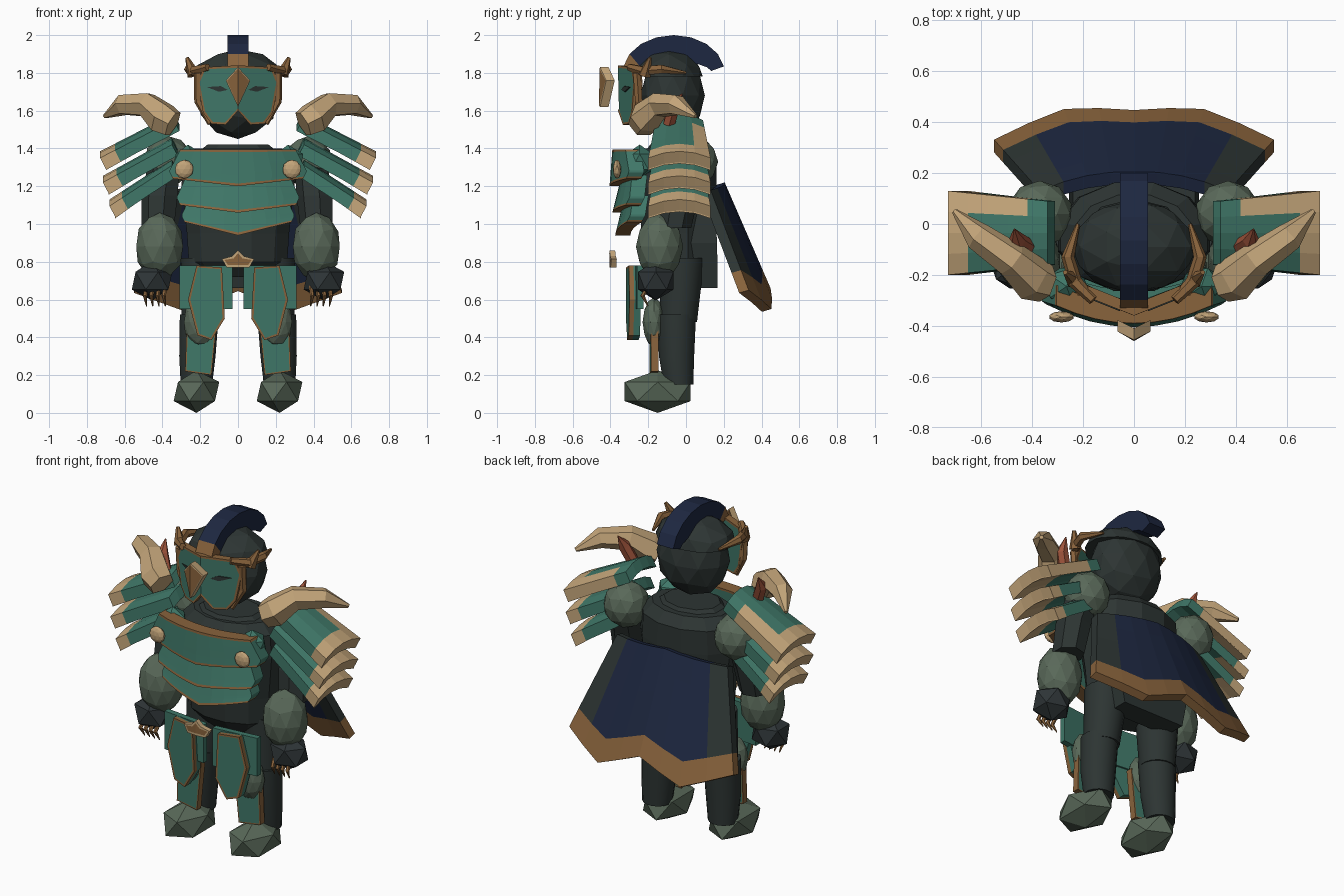
import bpy, bmesh, math
from mathutils import Matrix

if "Cube" in bpy.data.objects:
    bpy.data.objects.remove(bpy.data.objects["Cube"], do_unlink=True)


def colour(name, r, g, b):
    m = bpy.data.materials.new(name)
    m.use_nodes = True
    m.diffuse_color = (r, g, b, 1)
    m.node_tree.nodes["Principled BSDF"].inputs["Base Color"].default_value = (r, g, b, 1)
    return m


TEAL = colour("teal armour", .05, .185, .138)
DARK = colour("charcoal", .026, .035, .033)
GREY = colour("moss grey", .1, .14, .1)
BRONZE = colour("bronze", .25, .125, .045)
TAN = colour("bone", .54, .37, .19)
NAVY = colour("navy cloth", .0125, .0205, .052)
RED = colour("rust red", .35, .09, .045)
SLATE = colour("slate", .027, .035, .038)
SIDES = ((1, "left_"), (-1, "right_"))


def finish(name, bm, *mats):
    bmesh.ops.recalc_face_normals(bm, faces=bm.faces[:])
    me = bpy.data.meshes.new(name)
    bm.to_mesh(me)
    bm.free()
    for m in mats:
        me.materials.append(m)
    ob = bpy.data.objects.new(name, me)
    bpy.context.collection.objects.link(ob)
    return ob


def thicken(bm, vec):
    new = bmesh.ops.extrude_face_region(bm, geom=bm.faces[:], use_keep_orig=True)
    verts = [g for g in new["geom"] if isinstance(g, bmesh.types.BMVert)]
    bmesh.ops.translate(bm, verts=verts, vec=vec)


def ball(name, centre, radii, mat, sub=2, floor=None):
    """Faceted ball, optionally cut flat at a height."""
    bm = bmesh.new()
    bmesh.ops.create_icosphere(bm, subdivisions=sub, radius=1,
                               matrix=Matrix.Translation(centre) @ Matrix.Diagonal((*radii, 1)))
    if floor:
        bmesh.ops.bisect_plane(bm, geom=bm.verts[:] + bm.edges[:] + bm.faces[:],
                               plane_co=(0, 0, floor), plane_no=(0, 0, -1), clear_outer=True)
        bmesh.ops.holes_fill(bm, edges=[e for e in bm.edges if e.is_boundary])
    return finish(name, bm, mat)


def loft(name, rings, mat, sides=10, smooth=False):
    """Stack of ellipses (x, y, z, radius x, radius y), capped."""
    bm = bmesh.new()
    loops = []
    for x, y, z, rx, ry in rings:
        angles = [math.tau * (k + .5) / sides for k in range(sides)]
        loops.append([bm.verts.new((x + rx * math.cos(a), y + ry * math.sin(a), z)) for a in angles])
    for a, b in zip(loops, loops[1:]):
        for k in range(sides):
            n = (k + 1) % sides
            bm.faces.new((a[k], a[n], b[n], b[k]))
    bm.faces.new(loops[0])
    bm.faces.new(loops[-1])
    ob = finish(name, bm, mat)
    if smooth:
        bpy.ops.object.select_all(action="DESELECT")
        ob.select_set(True)
        bpy.context.view_layer.objects.active = ob
        bpy.ops.object.shade_smooth_by_angle(angle=math.radians(50))
    return ob


def sheet(name, f, nu, nv, vec, mats, rule):
    """Grid surface f(u, v) with thickness; rule picks the material per cell."""
    bm = bmesh.new()
    grid = [[bm.verts.new(f(i / nu, j / nv)) for j in range(nv + 1)] for i in range(nu + 1)]
    for i in range(nu):
        for j in range(nv):
            face = bm.faces.new((grid[i][j], grid[i + 1][j], grid[i + 1][j + 1], grid[i][j + 1]))
            face.material_index = rule(i, j)
    thicken(bm, vec)
    return finish(name, bm, *mats)


def plate(name, half, y, slope, thick, mat, trim=None, rim=.013):
    """Mirrored outline in x and z, folded back from the centre, with a trim border."""
    bm = bmesh.new()
    for s in (1, -1):
        bm.faces.new([bm.verts.new((s * x, y + slope * x, z)) for x, z in half][::s])
    bmesh.ops.remove_doubles(bm, verts=bm.verts[:], dist=.0005)
    if trim:
        border = bmesh.ops.inset_region(bm, faces=bm.faces[:], thickness=rim, use_boundary=True)
        for face in border["faces"]:
            face.material_index = 1
    thicken(bm, (0, thick, 0))
    return finish(name, bm, mat, *([trim] if trim else []))


def tube(name, points, radii, mat):
    """Tapered faceted tube through points."""
    cu = bpy.data.curves.new(name, "CURVE")
    cu.dimensions = "3D"
    cu.bevel_depth = 1
    cu.bevel_resolution = 1
    cu.use_fill_caps = True
    sp = cu.splines.new("POLY")
    sp.points.add(len(points) - 1)
    for p, co, r in zip(sp.points, points, radii):
        p.co = (*co, 1)
        p.radius = r
    sp.use_smooth = False
    cu.materials.append(mat)
    ob = bpy.data.objects.new(name, cu)
    bpy.context.collection.objects.link(ob)
    return ob


# Torso, collar and back flap
loft("torso", [(0, -.02, .72, .2, .14), (0, -.04, .8, .27, .19), (0, -.04, .95, .28, .2),
               (0, -.05, 1.2, .31, .22), (0, -.05, 1.34, .3, .22), (0, -.05, 1.4, .24, .17)], DARK, 12)
loft("collar", [(0, -.06, 1.36, .25, .17), (0, -.06, 1.42, .17, .13)], DARK, 10)
loft("back_flap", [(0, .1, .66, .29, .095), (0, .08, .9, .36, .12), (0, .06, 1.1, .34, .13)], DARK, 4)

# Head, helmet and crest
ball("head", (0, -.07, 1.68), (.22, .17, .23), DARK)
ball("helmet", (0, -.09, 1.75), (.25, .19, .175), DARK, 2, 1.78)


def crest(u, v):
    a = math.radians(10 + 160 * u)
    return (-.055, -.065 - .27 * (1 - .25 * v) * math.cos(a), 1.8 + .2 * (1 - .7 * v) * math.sin(a))


sheet("crest", crest, 8, 1, (.11, 0, 0), (NAVY, BRONZE), lambda i, j: int(i == 0))

# Face mask, eyes and nose ornament
plate("face_mask", [(0, 1.84), (.18, 1.83), (.215, 1.75), (.185, 1.59), (.14, 1.53), (.065, 1.525), (0, 1.6)],
      -.36, .4, .045, TEAL, BRONZE)
plate("eyes", [(.055, 1.71), (.09, 1.73), (.165, 1.725), (.1, 1.7)], -.365, .4, .006, DARK)
plate("nose_ornament", [(0, 1.83), (.065, 1.76), (0, 1.62)], -.455, .5, .045, BRONZE, TAN, .008)
for s, side in SIDES:
    tube(side + "brow_wing", [(s * .16, -.3, 1.83), (s * .23, -.23, 1.81), (s * .26, -.13, 1.82), (s * .22, .0, 1.8)],
         (.02, .028, .026, .008), BRONZE)
    tube(side + "brow_spike", [(s * .235, -.22, 1.79), (s * .27, -.19, 1.88)], (.035, .01), BRONZE)
    tube(side + "cheek_guard", [(s * .21, -.26, 1.8), (s * .21, -.25, 1.65), (s * .15, -.27, 1.53)],
         (.024, .022, .012), BRONZE)


# Layered breastplate: (top, bottom centre, bottom side, half width, front, lean)
def breast(top, low, side, width, front, lean):
    def f(u, v):
        x = (2 * u - 1) * width * (1 - .22 * abs(v - .75))
        bottom = low + (side - low) * abs(2 * u - 1)
        return (x, front + lean * (1 - v) + .75 * x * x, top + (bottom - top) * v)
    return f


LAYERS = [(1.15, .94, 1.01, .3, -.375, .05), (1.26, 1.06, 1.1, .325, -.39, .05), (1.395, 1.2, 1.24, .365, -.405, .015)]
for n, spec in enumerate(LAYERS):
    sheet("breastplate_layer_%d" % (n + 1), breast(*spec), 8, 14, (0, .08, 0), (TEAL, BRONZE),
          lambda i, j, n=n: int(j == 13 or (n == 2 and j == 0)))
plate("belt_emblem", [(0, .86), (.03, .83), (.085, .815), (.06, .77), (0, .77)], -.405, .1, .03, BRONZE, TAN, .014)

# Thigh and shin plates
plate("hip_plates", [(.03, .78), (.31, .78), (.31, .55), (.03, .55)], -.29, .1, .035, TEAL)
thigh = [(.085, .77), (.22, .78), (.265, .6), (.215, .41), (.14, .385), (.07, .5)]
plate("thigh_plates", thigh, -.325, .1, .025, TEAL, BRONZE)
plate("thigh_plate_backing", thigh, -.3, .1, .035, TEAL)
plate("shin_plates", [(.11, .5), (.27, .52), (.28, .22), (.14, .2)], -.2, .05, .04, TEAL, BRONZE, .01)


# Shoulder plates: inner end, outer end
def shoulder(s, x0, z0, x1, z1):
    def f(u, v):
        w = 2 * v - 1
        return (s * (x0 + (x1 - x0) * u), -.035 + w * (.125 + .04 * u),
                z0 + (z1 - z0) * u + .035 * (1 - w * w) - .03)
    return f


for s, side in SIDES:
    for n, (x0, z0, x1, z1) in enumerate([(.34, 1.58, .73, 1.38), (.35, 1.45, .715, 1.25), (.35, 1.34, .68, 1.125)]):
        sheet(side + "shoulder_plate_%d" % (n + 1), shoulder(s, x0, z0, x1, z1), 5, 4, (-s * .03, 0, -.058),
              (TEAL, TAN), lambda i, j, n=n: int(i == 4 or (j == 3 and n == 0 and i > 0)))
        sheet(side + "shoulder_lining_%d" % (n + 1), shoulder(s, x0, z0 - .058, x1 - .03, z1 - .058), 5, 4,
              (0, 0, -.007), (TAN,), lambda i, j: 0)
    # Horn and spike on the shoulder
    tube(side + "horn", [(s * .345, -.235, 1.53), (s * .4, -.215, 1.56), (s * .48, -.14, 1.63),
                         (s * .61, -.05, 1.63), (s * .705, .05, 1.57)], (.075, .09, .07, .058, .012), TAN)
    tube(side + "spike", [(s * .42, -.09, 1.53), (s * .46, -.065, 1.62), (s * .47, -.02, 1.69)],
         (.035, .035, .003), RED)
    ball(side + "chest_knob", (s * .265, -.245, 1.33), (.09, .085, .09), TEAL, 1)
    ball(side + "chest_stud", (s * .285, -.365, 1.29), (.05, .022, .05), TAN)

    # Arms, hands and claws
    ball(side + "shoulder_ball", (s * .37, .04, 1.33), (.13, .13, .135), GREY)
    loft(side + "upper_arm", [(s * .42, -.06, .98, .09, .09), (s * .41, -.03, 1.15, .1, .1),
                              (s * .39, .02, 1.3, .09, .1)], DARK, 7)
    ball(side + "forearm", (s * .415, -.14, .88), (.13, .125, .18), GREY)
    ball(side + "hand", (s * .455, -.16, .7), (.12, .11, .105), SLATE, 1)
    for k in range(4):
        x = s * (.385 + .033 * k)
        tube(side + "claw_%d" % (k + 1), [(x, -.2, .67), (x + s * .008, -.23, .62), (x, -.2, .565)],
             (.011, .012, .003), BRONZE)

    # Legs, knees and feet
    loft(side + "thigh", [(s * .2, -.04, .48, .1, .1), (s * .18, -.02, .82, .125, .12)], DARK, 16, True)
    loft(side + "shin", [(s * .22, -.04, .15, .085, .08), (s * .215, -.05, .3, .098, .095),
                         (s * .205, -.05, .52, .105, .105)], DARK, 16, True)
    ball(side + "knee", (s * .2, -.17, .48), (.09, .06, .13), GREY)
    ball(side + "foot", (s * .22, -.15, .113), (.135, .205, .113), GREY, 1)


# Cape with a zigzag hem
def cape(u, v):
    w = 2 * u - 1
    a = abs(w)
    hem = .66 - .22 * a if a <= .5 else .55 + .2 * (a - .5)
    top = 1.22 - .04 * a
    z = top + (hem - top) * v
    return (w * (.37 + .18 * v), .205 + (1.22 - z) * .38 + .03 * v * (1 - a) - .09 * w * w, z)


sheet("cape", cape, 8, 5, (0, -.05, -.015), (NAVY, BRONZE, DARK),
      lambda i, j: 1 if j == 4 else 2 if i in (0, 7) else 0)
